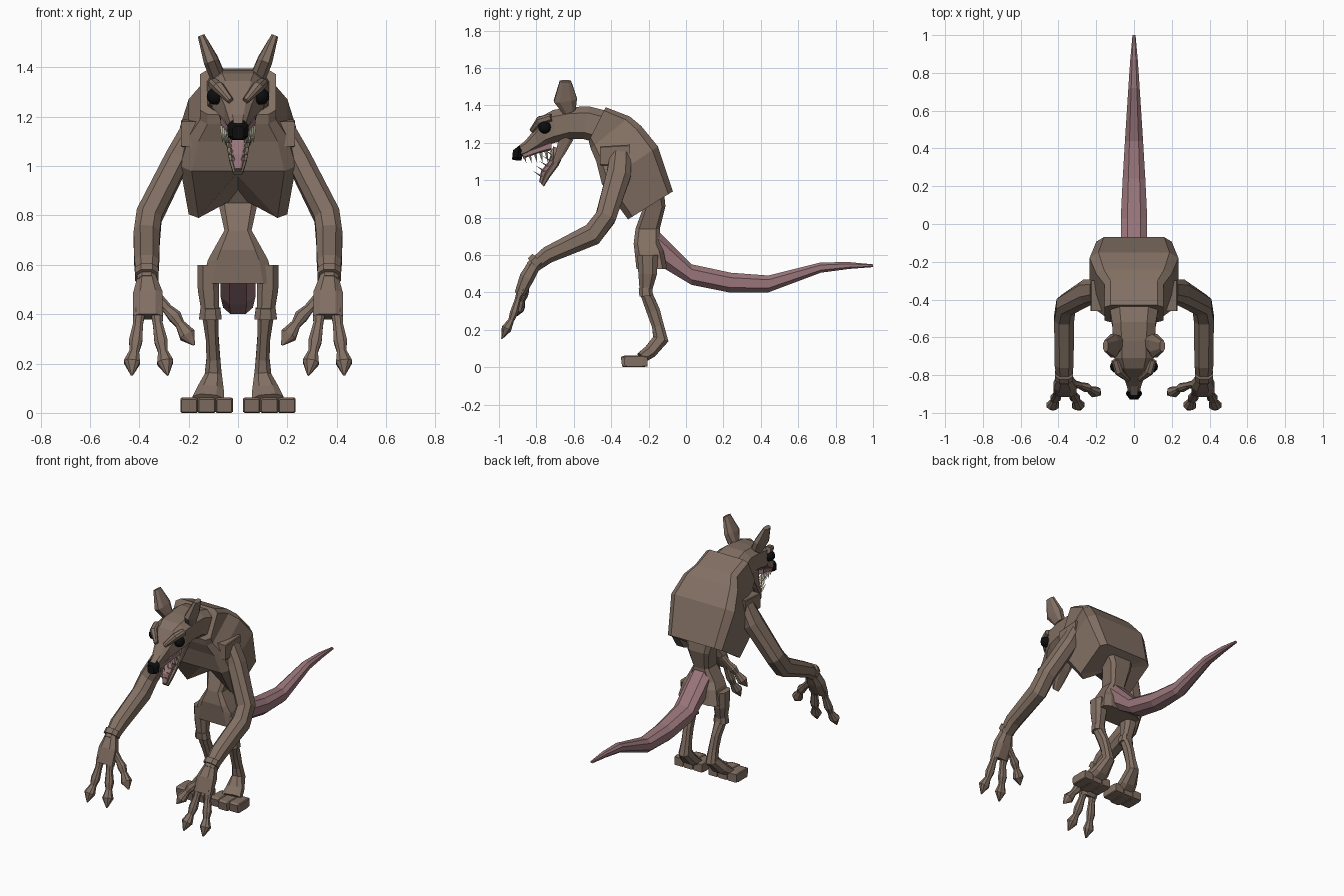
import bpy, bmesh, math
from mathutils import Vector as V


def material(name, rgb):
    m = bpy.data.materials.new(name)
    m.diffuse_color = (*rgb, 1)
    return m


FUR = material("brown fur", (0.225, 0.162, 0.125))
PINK = material("dusky pink skin", (0.32, 0.18, 0.195))
BLACK = material("black", (0.004, 0.004, 0.004))
TOOTH = material("ivory", (0.78, 0.74, 0.55))


def section(c):
    """Chamfered box outline with a point in the middle of the lower side."""
    return [(1, -c), (1, c), (c, 1), (-c, 1), (-1, c), (-1, -c), (-c, -1), (0, -1), (c, -1)]


def skin(bm, rings):
    """Bridge rings of points and cap both ends."""
    loops = [[bm.verts.new(p) for p in r] for r in rings]
    n = len(loops[0])
    for a, b in zip(loops, loops[1:]):
        for i in range(n):
            bm.faces.new((a[i], a[(i + 1) % n], b[(i + 1) % n], b[i]))
    for loop in (loops[0], loops[-1]):
        mid = bm.verts.new(sum((v.co for v in loop), V()) / n)
        for i in range(n):
            bm.faces.new((loop[i], loop[(i + 1) % n], mid))


def finish(name, bm, mat, smooth=False):
    bmesh.ops.recalc_face_normals(bm, faces=bm.faces)
    me = bpy.data.meshes.new(name)
    bm.to_mesh(me)
    bm.free()
    me.materials.append(mat)
    ob = bpy.data.objects.new(name, me)
    bpy.context.collection.objects.link(ob)
    if smooth:
        me.polygons.foreach_set("use_smooth", [True] * len(me.polygons))
    return ob


def body(name, mat, spec, c=0.6, notch=None):
    """Symmetric loft; each row is upper y, z, lower y, z, half width."""
    rings = []
    for y1, z1, y2, z2, w in spec:
        a, b = V((0, y1, z1)), V((0, y2, z2))
        rings.append([(a + b) / 2 + V((w * s, 0, 0)) + (a - b) / 2 * t for s, t in section(c)])
    if notch:
        rings[0][7] = V(notch)
    bm = bmesh.new()
    skin(bm, rings)
    return finish(name, bm, mat)


def limbs(name, mat, paths, c=0.5):
    """Mirrored pairs of limbs; each row is x, y, z, half width, half depth."""
    bm = bmesh.new()
    for side in (1, -1):
        for path in paths:
            pts = [V(p[:3]) for p in path]
            rings = []
            for i, p in enumerate(path):
                t = (pts[min(i + 1, len(pts) - 1)] - pts[max(i - 1, 0)]).normalized()
                x = V((1, 0, 0))
                u = (x - t * x.dot(t)).normalized()
                v = t.cross(u)
                ring = [pts[i] + u * p[3] * s + v * p[4] * q for s, q in section(c)]
                rings.append([V((q.x * side, q.y, q.z)) for q in ring])
            skin(bm, rings)
    return finish(name, bm, mat)


def cones(name, mat, spec):
    """Mirrored teeth; each row is base point, tip point, radius."""
    bm = bmesh.new()
    for base, tip, r in spec:
        for side in (1, -1):
            ring = [bm.verts.new(((base[0] + r * math.cos(a)) * side, base[1] + r * math.sin(a), base[2]))
                    for a in (0, math.pi / 2, math.pi, 3 * math.pi / 2)]
            top = bm.verts.new((tip[0] * side, tip[1], tip[2]))
            for i in range(4):
                bm.faces.new((ring[i], ring[(i + 1) % 4], top))
            bm.faces.new(ring)
    return finish(name, bm, mat)


# Hunched chest with an arched lower front edge
body("chest", FUR, [
    (-0.07, 0.94, -0.31, 0.79, 0.20), (-0.15, 1.18, -0.45, 0.98, 0.235),
    (-0.24, 1.29, -0.48, 1.10, 0.20), (-0.30, 1.34, -0.51, 1.17, 0.155),
    (-0.43, 1.39, -0.52, 1.21, 0.155)], 0.8, (0, -0.36, 0.96))

# Waist and flared hips
body("hips", FUR, [
    (-0.12, 0.96, -0.30, 0.97, 0.11), (-0.11, 0.86, -0.23, 0.85, 0.08),
    (-0.14, 0.74, -0.27, 0.74, 0.055), (-0.14, 0.66, -0.28, 0.66, 0.10),
    (-0.12, 0.62, -0.275, 0.62, 0.122), (-0.10, 0.525, -0.265, 0.525, 0.145)], 0.7)

# Tail
body("tail", PINK, [
    (-0.16, 0.74, -0.12, 0.53, 0.07), (0.03, 0.55, 0.03, 0.44, 0.07),
    (0.24, 0.505, 0.23, 0.40, 0.06), (0.44, 0.49, 0.44, 0.40, 0.048),
    (0.72, 0.56, 0.72, 0.505, 0.03), (0.87, 0.562, 0.87, 0.525, 0.02),
    (1.0, 0.55, 1.0, 0.535, 0.008)], 0.5)

# Head, snout and nose
body("head", FUR, [
    (-0.42, 1.37, -0.48, 1.20, 0.13), (-0.52, 1.395, -0.55, 1.22, 0.115),
    (-0.62, 1.39, -0.63, 1.22, 0.11), (-0.71, 1.375, -0.70, 1.20, 0.105),
    (-0.765, 1.345, -0.745, 1.185, 0.085), (-0.81, 1.27, -0.79, 1.165, 0.055),
    (-0.86, 1.21, -0.85, 1.135, 0.038), (-0.905, 1.175, -0.905, 1.12, 0.028)])
body("nose", BLACK, [
    (-0.865, 1.165, -0.88, 1.105, 0.026), (-0.89, 1.185, -0.905, 1.105, 0.042),
    (-0.925, 1.16, -0.93, 1.11, 0.022)])
limbs("brow", FUR, [[(0.10, -0.72, 1.335, 0.02, 0.02), (0.08, -0.78, 1.32, 0.022, 0.022),
                     (0.03, -0.825, 1.265, 0.012, 0.012)]])

# Cheeks linking the skull to the open jaw
limbs("cheek", FUR, [[(0.06, -0.64, 1.23, 0.02, 0.04), (0.05, -0.67, 1.15, 0.012, 0.025),
                      (0.042, -0.70, 1.09, 0.008, 0.015)]])
body("lower_jaw", FUR, [
    (-0.69, 1.17, -0.64, 1.17, 0.055), (-0.715, 1.09, -0.68, 1.08, 0.046),
    (-0.755, 1.03, -0.725, 1.02, 0.036), (-0.775, 0.98, -0.76, 0.965, 0.02)])
body("tongue", PINK, [
    (-0.71, 1.18, -0.68, 1.17, 0.036), (-0.735, 1.10, -0.71, 1.09, 0.034),
    (-0.775, 1.05, -0.75, 1.03, 0.026), (-0.785, 0.99, -0.77, 0.98, 0.014)])
body("gums", PINK, [
    (-0.72, 1.21, -0.72, 1.16, 0.07), (-0.79, 1.18, -0.785, 1.145, 0.05),
    (-0.875, 1.15, -0.87, 1.115, 0.03)])

# Teeth along both jaws
teeth = []
for i in range(6):
    f = i / 5
    x, y, z = 0.063 - 0.037 * f, -0.72 - 0.145 * f, 1.165 - 0.04 * f
    teeth.append(((x, y, z), (x, y + 0.012, z - 0.075 + 0.04 * f), 0.011 - 0.004 * f))
for i in range(5):
    f = i / 4
    x, y, z = 0.046 - 0.026 * f, -0.705 - 0.065 * f, 1.13 - 0.11 * f
    teeth.append(((x, y, z), (x, y - 0.05, z + 0.03), 0.010))
cones("teeth", TOOTH, teeth)

# Eyes
bm = bmesh.new()
for s in (1, -1):
    ret = bmesh.ops.create_uvsphere(bm, u_segments=12, v_segments=8, radius=0.034)
    bmesh.ops.translate(bm, verts=ret["verts"], vec=(0.093 * s, -0.755, 1.283))
finish("eyes", bm, BLACK, True)

# Ears
limbs("ears", FUR, [[(0.085, -0.625, 1.37, 0.03, 0.035), (0.11, -0.645, 1.43, 0.03, 0.062),
                     (0.15, -0.645, 1.53, 0.014, 0.03)]])

# Shoulder pads, arms and wrist bands
limbs("shoulders", FUR, [[(0.19, -0.46, 1.13, 0.04, 0.05), (0.19, -0.30, 1.13, 0.04, 0.06)]], 0.9)
limbs("arms", FUR, [[
    (0.19, -0.35, 1.13, 0.05, 0.055), (0.245, -0.36, 1.03, 0.05, 0.065),
    (0.36, -0.43, 0.80, 0.053, 0.055), (0.37, -0.50, 0.71, 0.053, 0.06),
    (0.37, -0.74, 0.60, 0.05, 0.045), (0.37, -0.83, 0.53, 0.036, 0.035)]])
limbs("wrist_bands", FUR, [[(0.37, -0.79, 0.575, 0.047, 0.044), (0.37, -0.815, 0.55, 0.047, 0.044)]])

# Palms, fingers and thumbs ending in claws
limbs("palms", FUR, [[(0.37, -0.81, 0.55, 0.036, 0.035), (0.365, -0.85, 0.48, 0.06, 0.04),
                      (0.365, -0.89, 0.39, 0.06, 0.028)]])


def digit(pts):
    sizes = (0.026, 0.02, 0.027, 0.019, 0.033, 0.004)
    return [(*p, r, r * 0.8) for p, r in zip(pts, sizes)]


limbs("fingers", FUR, [
    digit([(0.40, -0.88, 0.42), (0.405, -0.90, 0.36), (0.415, -0.92, 0.29),
           (0.42, -0.935, 0.25), (0.43, -0.96, 0.205), (0.43, -0.985, 0.152)]),
    digit([(0.33, -0.88, 0.42), (0.325, -0.90, 0.36), (0.312, -0.92, 0.29),
           (0.305, -0.935, 0.25), (0.295, -0.96, 0.205), (0.285, -0.985, 0.152)])])
limbs("thumbs", FUR, [digit([(0.335, -0.845, 0.47), (0.285, -0.855, 0.42), (0.255, -0.865, 0.39),
                             (0.235, -0.875, 0.36), (0.205, -0.89, 0.315), (0.178, -0.905, 0.275)])])

# Legs with backward hocks
limbs("legs", FUR, [[
    (0.12, -0.205, 0.60, 0.045, 0.055), (0.12, -0.205, 0.50, 0.043, 0.05),
    (0.112, -0.215, 0.40, 0.034, 0.032), (0.104, -0.175, 0.30, 0.026, 0.036),
    (0.10, -0.15, 0.22, 0.028, 0.032), (0.10, -0.135, 0.15, 0.035, 0.042),
    (0.112, -0.19, 0.085, 0.055, 0.036), (0.12, -0.24, 0.05, 0.065, 0.03)]])
limbs("knees", FUR, [[(0.112, -0.217, 0.425, 0.04, 0.036), (0.112, -0.213, 0.38, 0.046, 0.036)]])

# Feet made of three blocky toes
limbs("feet", FUR, [[(x, -0.205, 0.031, w * 0.9, 0.027), (x, -0.235, 0.031, w, 0.031),
                     (x, y, 0.031, w, 0.031), (x, y - 0.015, 0.029, w * 0.85, 0.026)]
                    for x, y, w in ((0.056, -0.315, 0.035), (0.127, -0.33, 0.037), (0.198, -0.315, 0.036))], 0.85)
